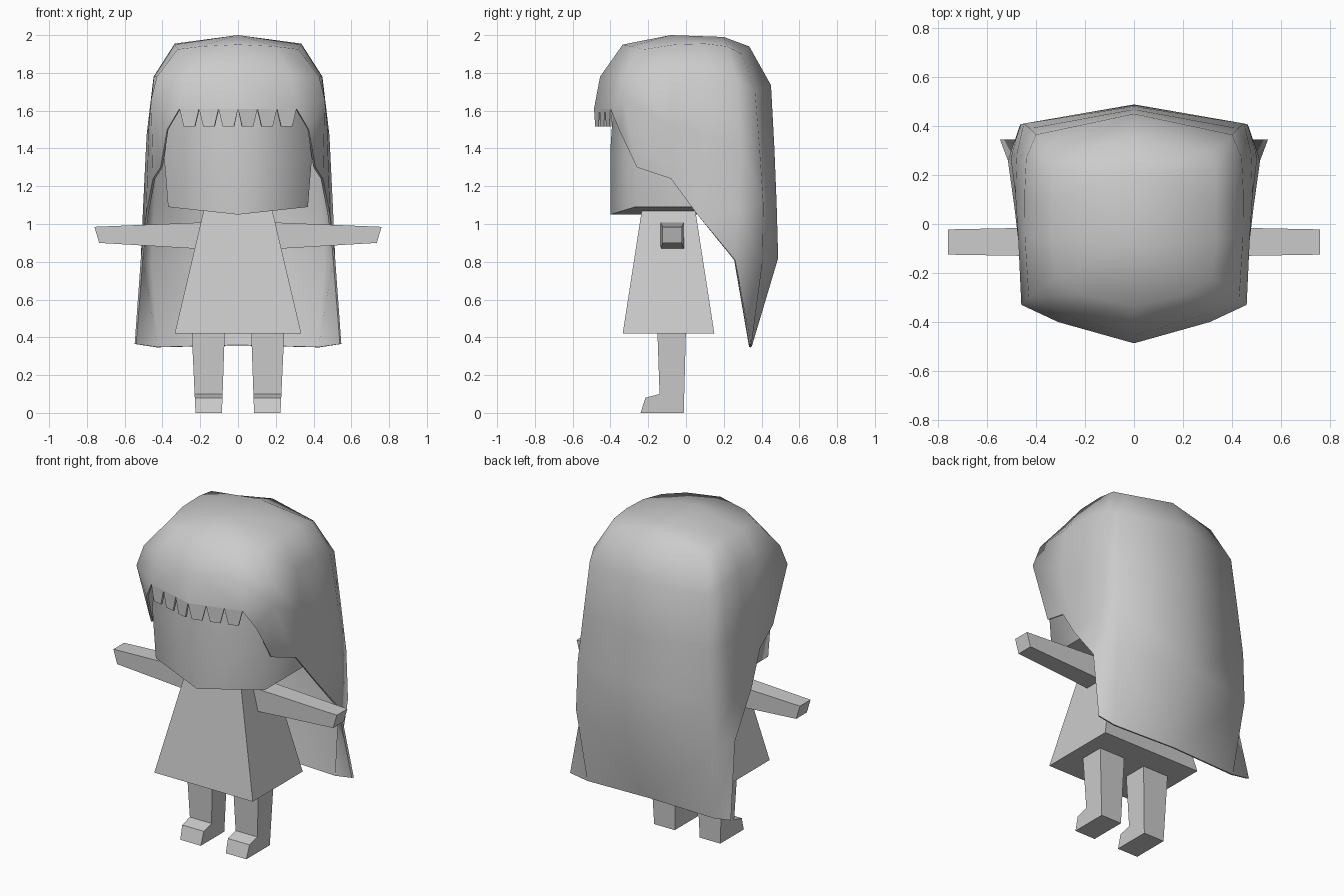
import bpy, bmesh
from mathutils import Vector

cube = bpy.data.objects.get("Cube")
if cube:
    bpy.data.objects.remove(cube, do_unlink=True)

# One plain clay grey for the whole figure
grey = bpy.data.materials.new("clay_grey")
COLOUR = (0.6, 0.6, 0.6, 1)
grey.diffuse_color = COLOUR
grey.use_nodes = True
for node in grey.node_tree.nodes:
    if node.type == 'BSDF_PRINCIPLED':
        node.inputs["Base Color"].default_value = COLOUR


def make_object(name, bm):
    mesh = bpy.data.meshes.new(name)
    bm.to_mesh(mesh)
    bm.free()
    mesh.materials.append(grey)
    obj = bpy.data.objects.new(name, mesh)
    bpy.context.collection.objects.link(obj)
    return obj


def solid(name, rings):
    """Closed shape that joins equal rings of points and caps both ends."""
    bm = bmesh.new()
    loops = [[bm.verts.new(p) for p in ring] for ring in rings]
    n = len(loops[0])
    for a, b in zip(loops, loops[1:]):
        for i in range(n):
            j = (i + 1) % n
            bm.faces.new((a[i], a[j], b[j], b[i]))
    bm.faces.new(loops[0])
    bm.faces.new(loops[-1])
    bmesh.ops.recalc_face_normals(bm, faces=bm.faces)
    return make_object(name, bm)


def finish(obj, angle, sheet=0.0):
    """Mirror and thicken sheets, then smooth all but the sharp edges."""
    bpy.ops.object.select_all(action='DESELECT')
    obj.select_set(True)
    bpy.context.view_layer.objects.active = obj
    if sheet:
        obj.modifiers.new("mirror", 'MIRROR').merge_threshold = 0.0005
        thick = obj.modifiers.new("thickness", 'SOLIDIFY')
        thick.thickness = sheet
        thick.offset = -1
        bpy.ops.object.convert(target='MESH')
    bpy.ops.object.shade_smooth_by_angle(angle=angle)


def rect(x, y0, y1, z):
    return [(-x, y0, z), (x, y0, z), (x, y1, z), (-x, y1, z)]


# Flared dress
solid("dress", [rect(0.335, -0.335, 0.15, 0.42), rect(0.175, -0.23, 0.045, 1.10)])

# Arms and legs
for side, s in (("left", 1), ("right", -1)):
    solid(side + "_arm", [
        [(s * 0.15, -0.135, 0.865), (s * 0.15, -0.01, 0.865),
         (s * 0.15, -0.01, 1.01), (s * 0.15, -0.135, 1.01)],
        [(s * 0.735, -0.125, 0.90), (s * 0.735, -0.022, 0.90),
         (s * 0.76, -0.022, 0.985), (s * 0.76, -0.125, 0.985)]])
    profile = [(-0.012, 0), (-0.24, 0), (-0.215, 0.08),
               (-0.14, 0.10), (-0.152, 0.45), (0.0, 0.45)]
    solid(side + "_leg", [
        [(s * (0.085 - 0.035 * z), y, z) for y, z in profile],
        [(s * (0.225 + 0.047 * z), y, z) for y, z in profile]])


# Head with a pointed front and a shallow V underneath
def head_ring(w, front, corner, back, z, zc):
    return [(0, front, zc), (w, corner, z), (w, 0.2, z),
            (0, back, zc), (-w, 0.2, z), (-w, corner, z)]


bm = bmesh.new()
rings = [head_ring(0.37, -0.40, -0.27, 0.28, 1.09, 1.05),
         head_ring(0.395, -0.40, -0.27, 0.30, 1.40, 1.40),
         head_ring(0.37, -0.38, -0.25, 0.28, 1.70, 1.70)]
loops = [[bm.verts.new(p) for p in r] for r in rings]
for a, b in zip(loops, loops[1:]):
    for i in range(6):
        j = (i + 1) % 6
        bm.faces.new((a[i], a[j], b[j], b[i]))
for lp in (loops[0], loops[-1]):
    bm.faces.new((lp[0], lp[1], lp[2], lp[3]))
    bm.faces.new((lp[0], lp[3], lp[4], lp[5]))
bmesh.ops.recalc_face_normals(bm, faces=bm.faces)
finish(make_object("head", bm), 1.3)

# Long hair: half shell, columns run from front centre to back centre
columns = [
    [(0, -.335, 1.95), (0, -.455, 1.78), (0, -.487, 1.61)],
    [(.2, -.29, 1.94), (.28, -.375, 1.78), (.31, -.40, 1.61), (.375, -.355, 1.50)],
    [(.32, -.22, 1.925), (.43, -.30, 1.78), (.46, -.33, 1.66), (.41, -.26, 1.30)],
    [(.335, -.06, 1.95), (.445, -.06, 1.78), (.472, -.07, 1.52), (.45, -.08, 1.24)],
    [(.335, .10, 1.955), (.447, .12, 1.78), (.484, .12, 1.47), (.487, .06, 1.05)],
    [(.335, .22, 1.94), (.44, .27, 1.75), (.478, .29, 1.42), (.503, .27, 1.08),
     (.515, .26, .81), (.547, .345, .365)],
    [(.31, .295, 1.90), (.40, .365, 1.71), (.425, .39, 1.40), (.45, .41, 1.10),
     (.465, .405, .80), (.43, .345, .347)],
    [(0, .335, 1.94), (0, .45, 1.735), (0, .468, 1.40), (0, .48, 1.10),
     (0, .488, .82), (0, .35, .357)],
]
bm = bmesh.new()
cols = [[bm.verts.new(p) for p in c] for c in columns]
for a, b in zip(cols, cols[1:]):
    for r in range(min(len(a), len(b)) - 1):
        bm.faces.new((a[r], a[r + 1], b[r + 1], b[r]))
# slanted hem between the side and the long back
bm.faces.new((cols[4][3], cols[5][4], cols[5][3]))
# crown
t1, t2 = bm.verts.new((0, -.08, 2.0)), bm.verts.new((0, .2, 1.99))
for i in range(7):
    a, b = cols[i][0], cols[i + 1][0]
    if i == 3:
        bm.faces.new((t1, a, b, t2))
    else:
        bm.faces.new((t1 if i < 3 else t2, a, b))
finish(make_object("hair", bm), 1.2, 0.012)

# Fringe: three trapezoid locks on each half
bm = bmesh.new()
start, end = Vector((0, -0.487, 1.61)), Vector((0.31, -0.40, 1.61))
for i in range(3):
    def at(t, z):
        p = start.lerp(end, t)
        return bm.verts.new((p.x, p.y, z))
    bm.faces.new((at(i / 3, 1.61), at((i + 0.22) / 3, 1.515),
                  at((i + 0.78) / 3, 1.515), at((i + 1) / 3, 1.61)))
finish(make_object("fringe", bm), 0.6, 0.012)
